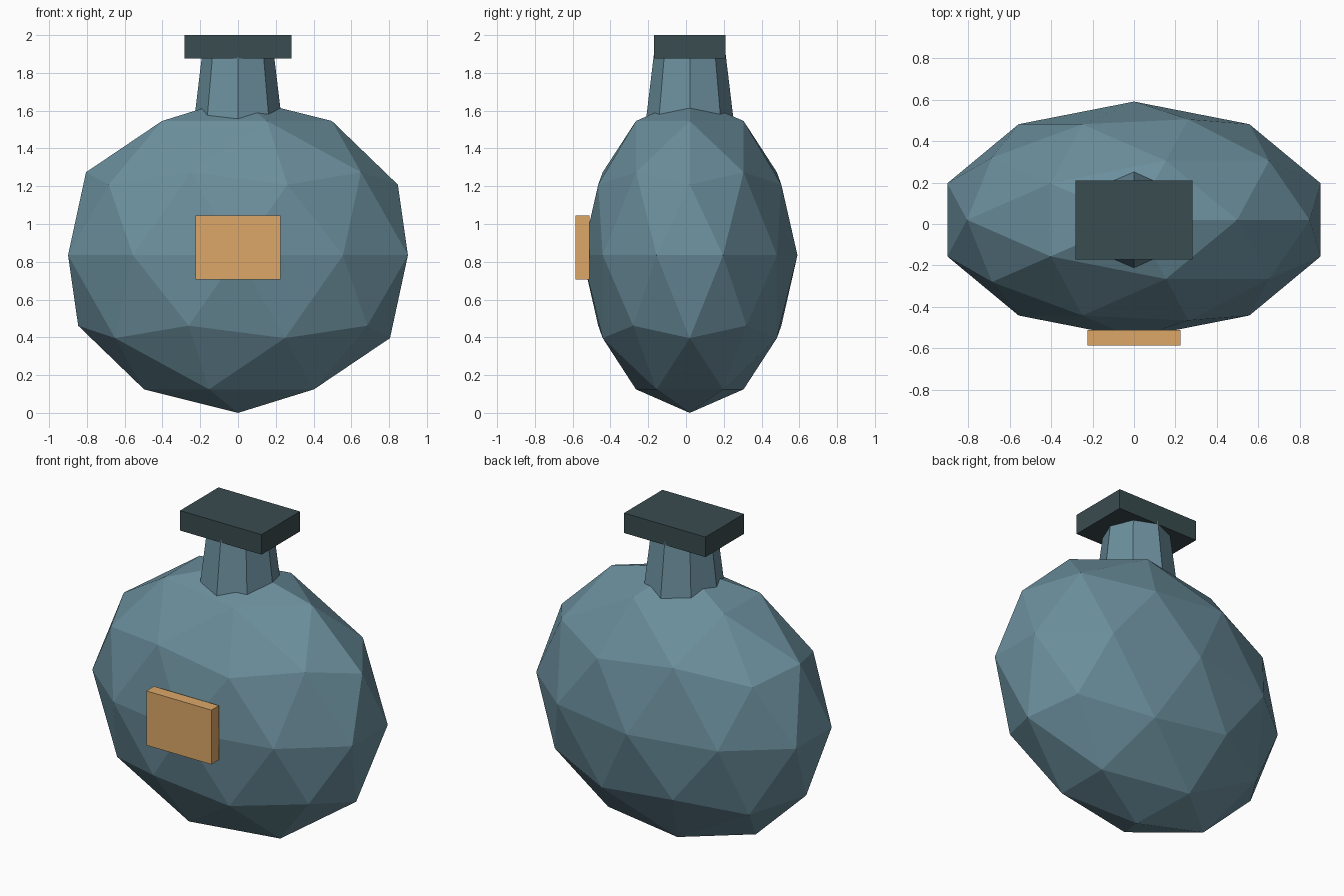
import bpy

# Remove the default cube
default = bpy.data.objects.get("Cube")
if default:
    bpy.data.objects.remove(default, do_unlink=True)

MID_Y = 0.02


def material(name, rgb):
    mat = bpy.data.materials.new(name)
    mat.use_nodes = True
    colour = (*rgb, 1.0)
    mat.diffuse_color = colour
    mat.node_tree.nodes["Principled BSDF"].inputs["Base Color"].default_value = colour
    return mat


def finish(name, mat):
    obj = bpy.context.object
    obj.name = obj.data.name = name
    obj.data.materials.append(mat)
    bpy.ops.object.shade_flat()
    return obj


def block(name, mat, low, high):
    """Box between two opposite corners."""
    bpy.ops.mesh.primitive_cube_add(
        size=1, location=[(a + b) / 2 for a, b in zip(low, high)])
    obj = finish(name, mat)
    obj.scale = [b - a for a, b in zip(low, high)]
    return obj


glass = material("blue grey glass", (0.147, 0.275, 0.337))
dark = material("dark stopper", (0.042, 0.072, 0.080))
tan = material("tan label", (0.72, 0.39, 0.137))

# Faceted, flattened flask body
bpy.ops.mesh.primitive_ico_sphere_add(
    subdivisions=2, radius=1, location=(0, MID_Y, 0.835))
finish("flask_body", glass).scale = (0.946, 0.57, 0.835)

# Tapered eight-sided neck, sunk into the body and the stopper
bpy.ops.mesh.primitive_cone_add(
    vertices=8, radius1=0.244, radius2=0.185, depth=0.49,
    location=(0, MID_Y, 1.695))
finish("neck", glass)

# Stopper and front label
block("stopper", dark, (-0.282, -0.17, 1.875), (0.282, 0.21, 2.0))
block("label", tan, (-0.225, -0.585, 0.705), (0.225, -0.51, 1.045))
